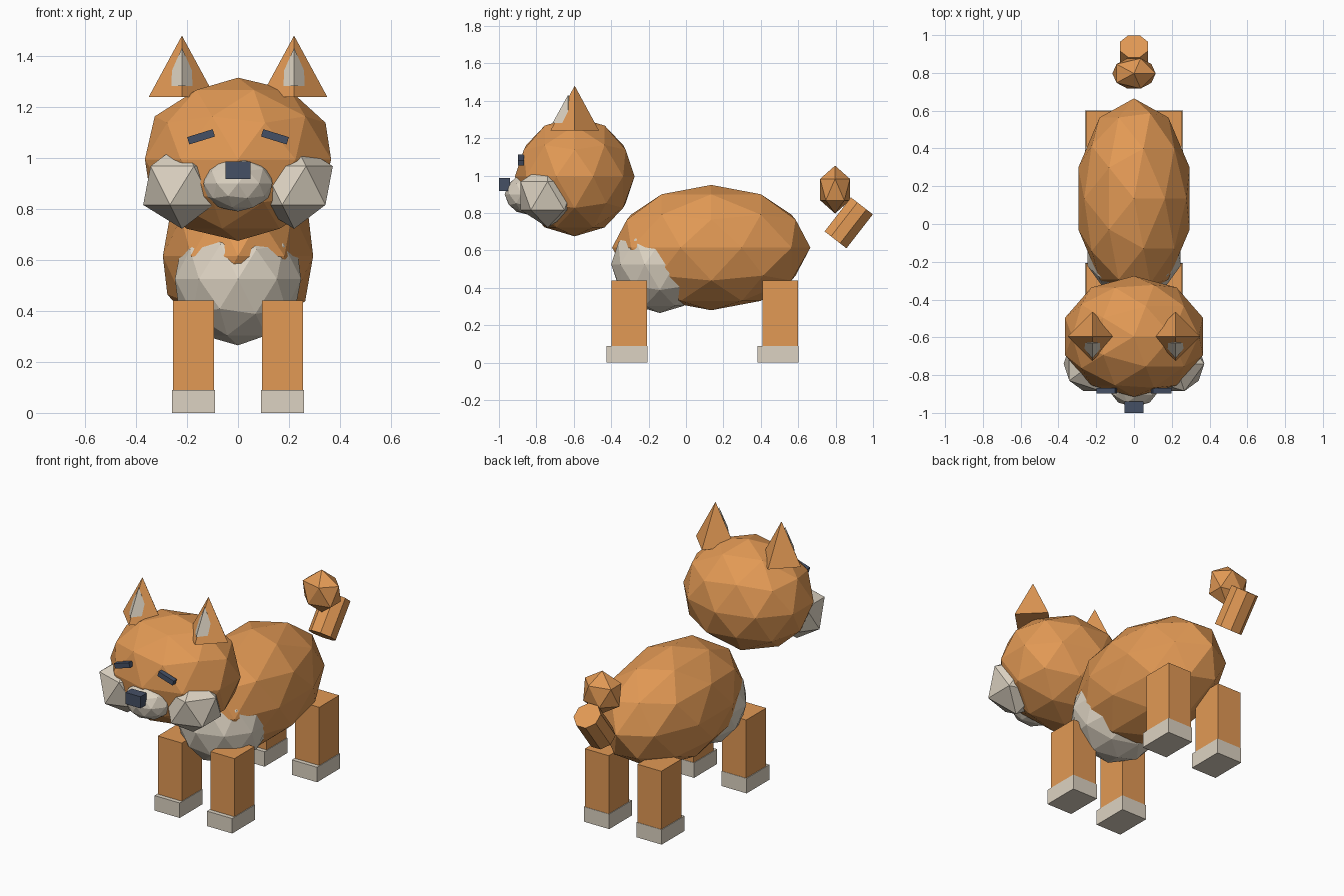
import bpy
import bmesh
from math import pi
from mathutils import Matrix, Euler, Vector

if "Cube" in bpy.data.objects:
    bpy.data.objects.remove(bpy.data.objects["Cube"])


def material(name, rgb):
    m = bpy.data.materials.new(name)
    m.diffuse_color = (*rgb, 1)
    m.use_nodes = True
    m.node_tree.nodes["Principled BSDF"].inputs["Base Color"].default_value = m.diffuse_color
    return m


FUR = material("fur", (0.76, 0.32, 0.09))
CREAM = material("cream", (0.72, 0.65, 0.54))
DARK = material("dark", (0.06, 0.08, 0.13))


def finish(name, bm, mat, loc, scale=(1, 1, 1), rot=(0, 0, 0)):
    """Bake the transform into a flat-shaded object."""
    bm.transform(Matrix.LocRotScale(Vector(loc), Euler(rot), Vector(scale)))
    mesh = bpy.data.meshes.new(name)
    bm.to_mesh(mesh)
    bm.free()
    mesh.materials.append(mat)
    obj = bpy.data.objects.new(name, mesh)
    bpy.context.collection.objects.link(obj)
    return obj


def ball(name, mat, loc, radii, detail=2):
    bm = bmesh.new()
    bmesh.ops.create_icosphere(bm, subdivisions=detail, radius=1)
    return finish(name, bm, mat, loc, radii)


def box(name, mat, loc, size, rot=(0, 0, 0)):
    bm = bmesh.new()
    bmesh.ops.create_cube(bm, size=1)
    return finish(name, bm, mat, loc, size, rot)


def cone(name, mat, loc, radii, depth, sides=4, top=0.0, spin=0.0, rot=(0, 0, 0)):
    bm = bmesh.new()
    bmesh.ops.create_cone(bm, cap_ends=True, segments=sides,
                          radius1=1, radius2=top, depth=1)
    bm.transform(Matrix.Rotation(spin, 4, 'Z'))
    return finish(name, bm, mat, loc, (*radii, depth), rot)


# Body, chest and head
ball("body", FUR, (0, 0.135, 0.615), (0.31, 0.53, 0.335))
ball("chest", CREAM, (0, -0.14, 0.525), (0.26, 0.26, 0.26))
ball("head", FUR, (0, -0.595, 0.995), (0.384, 0.32, 0.32))

# Muzzle and nose
ball("muzzle", CREAM, (0, -0.84, 0.9), (0.142, 0.13, 0.11))
box("nose", DARK, (0, -0.97, 0.952), (0.1, 0.06, 0.07))

for side, s in (("left", -1), ("right", 1)):
    # Cheeks, slanted eyes and ears
    ball(f"{side}_cheek", CREAM, (s * 0.22, -0.74, 0.892), (0.17, 0.17, 0.17), 1)
    box(f"{side}_eye", DARK, (s * 0.145, -0.882, 1.083),
        (0.105, 0.03, 0.03), (0, s * 0.3, 0))
    cone(f"{side}_ear", FUR, (s * 0.22, -0.595, 1.36), (0.13, 0.13), 0.24)
    cone(f"{side}_inner_ear", CREAM, (s * 0.22, -0.63, 1.357), (0.066, 0.083), 0.15)

    # Legs with slightly larger paws
    for end, y in (("front", -0.304), ("back", 0.504)):
        box(f"{side}_{end}_leg", FUR, (s * 0.175, y, 0.225), (0.16, 0.19, 0.43))
        box(f"{side}_{end}_paw", CREAM, (s * 0.175, y - 0.012, 0.045),
            (0.168, 0.218, 0.09))

# Tail stem and curled tip
cone("tail", FUR, (0, 0.87, 0.747), (0.08, 0.08), 0.23,
     sides=8, top=1.0, spin=pi / 8, rot=(-0.66, 0, 0))
ball("tail_tip", FUR, (0, 0.797, 0.925), (0.128, 0.094, 0.128), 1)
